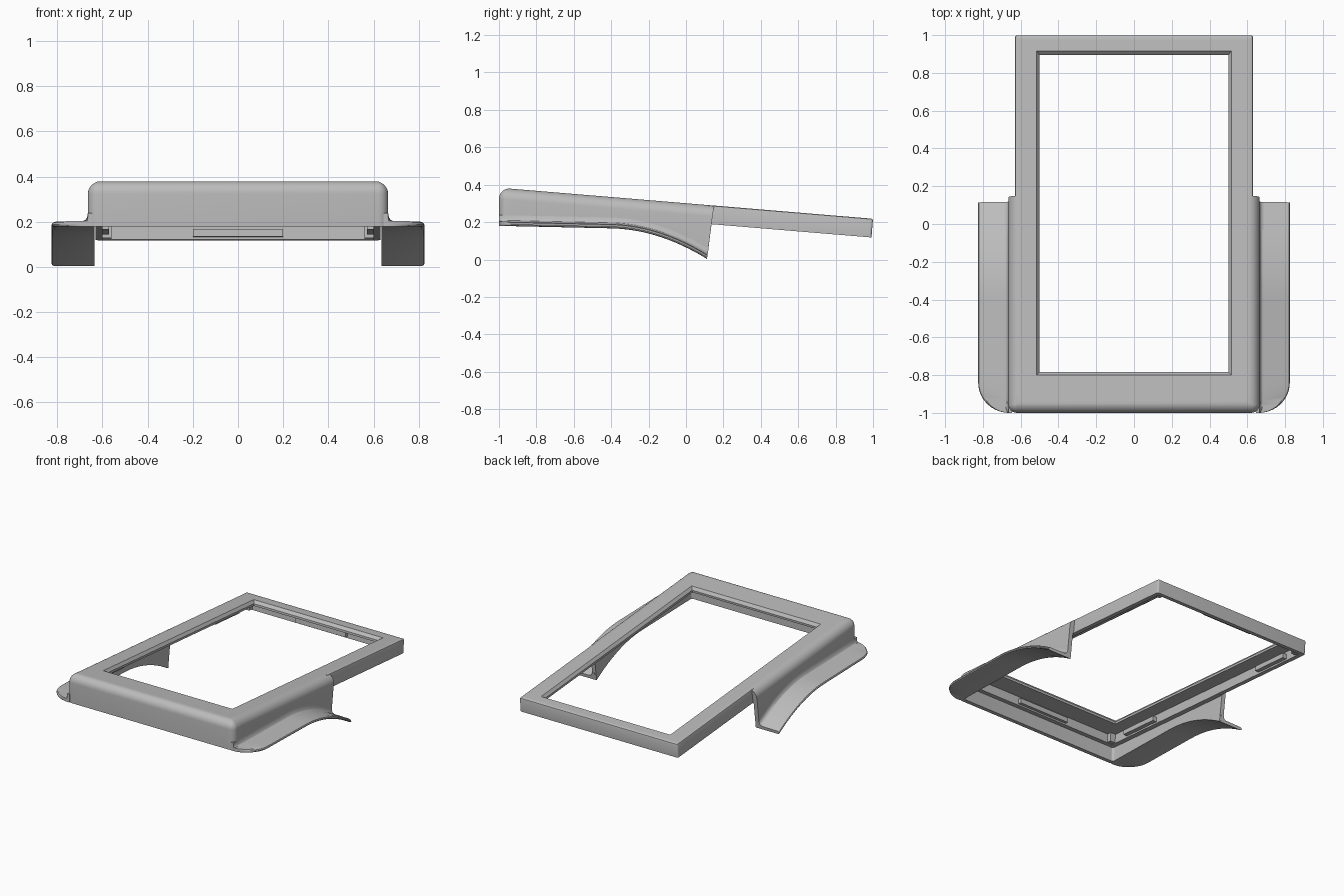
import bpy, bmesh
from math import sin, cos, pi, sqrt

cube = bpy.data.objects.get("Cube")
if cube:
    bpy.data.objects.remove(cube, do_unlink=True)

grey = bpy.data.materials.new("matte_grey")
grey.use_nodes = True
COLOUR = (0.5, 0.5, 0.5, 1)
grey.diffuse_color = COLOUR
grey.node_tree.nodes["Principled BSDF"].inputs["Base Color"].default_value = COLOUR

SLOPE = 0.083


def top(y):
    """Height of the sloping top plane."""
    return 0.384 - SLOPE * (y + 1)


def base(y):
    """Underside of the grips: nearly flat, then sweeping down."""
    return 0.18 - 0.022 * (y + 1) - 0.58 * max(0, y + 0.4) ** 2


def tilted(x, y, depth):
    return (x, y - SLOPE * depth, top(y) - depth)


def skirt_point(x, y, kind, value):
    """Point on the front shell, by depth under the top or height over the base."""
    w = (y + 1) / 1.15
    if kind == "depth":
        return (x, y - 0.14 * value * w, top(y) - value)
    yb = y - (0.038 - 0.14 * value) * w
    return (x, yb, base(yb) + value)


def loft(name, sections, ring=False):
    """Skin closed sections; cap the ends unless they form a ring."""
    bm = bmesh.new()
    rows = [[bm.verts.new(p) for p in s] for s in sections]
    pairs = list(zip(rows, rows[1:]))
    if ring:
        pairs.append((rows[-1], rows[0]))
    else:
        bm.faces.new(rows[0])
        bm.faces.new(rows[-1])
    n = len(rows[0])
    for a, b in pairs:
        for i in range(n):
            j = (i + 1) % n
            bm.faces.new((a[i], a[j], b[j], b[i]))
    bmesh.ops.remove_doubles(bm, verts=bm.verts, dist=0.0001)
    bmesh.ops.recalc_face_normals(bm, faces=bm.faces)
    mesh = bpy.data.meshes.new(name)
    bm.to_mesh(mesh)
    bm.free()
    mesh.materials.append(grey)
    obj = bpy.data.objects.new(name, mesh)
    bpy.context.collection.objects.link(obj)
    bpy.ops.object.select_all(action="DESELECT")
    obj.select_set(True)
    bpy.context.view_layer.objects.active = obj
    bpy.ops.object.shade_smooth_by_angle(angle=pi / 6)
    return obj


def u_path(inset, half, end, radius, stations):
    """U-shaped path: along one side, round the end, back along the other."""
    c, r = max(radius, inset), max(radius - inset, 0)
    side = [(half - inset, t) for t in stations]
    for k in range(7):
        a = k / 6 * pi / 2
        side.append((half - c + r * cos(a), c - r * sin(a)))
    pts = side + [(-x, t) for x, t in reversed(side)]
    return [(x, end - t if end > 0 else end + t) for x, t in pts]


# Front shell: rounded top edge, skirt wall and stepped inside
R = 0.06
shell = [(0.065, "depth", 0)]
for k in range(9):
    a = k / 8 * pi / 2
    shell.append((R - R * sin(a), "depth", R - R * cos(a)))
shell += [(0, "base", 0.03), (0, "base", 0), (0.03, "base", 0),
          (0.03, "depth", 0.1), (0.065, "depth", 0.1)]
steps = [1.15 - 1.05 * k / 24 for k in range(25)]
columns = []
for inset, kind, value in shell:
    path = u_path(inset, 0.665, -1, 0.045, steps)
    columns.append([skirt_point(x, y, kind, value) for x, y in path])
loft("front_shell", list(zip(*columns)))

# Thin frame wall round the back
wall = [(0, 0.1), (0, 0.01), (0.003, 0.003), (0.01, 0), (0.03, 0), (0.03, 0.1)]
columns = []
for inset, depth in wall:
    path = u_path(inset, 0.63, 1, 0.012, [0.88, 0.4, 0.1])
    columns.append([tilted(x, y, depth) for x, y in path])
loft("back_frame", list(zip(*columns)))


def rectangle(half, y0, y1, depth):
    corners = ((half, y0), (half, y1), (-half, y1), (-half, y0))
    return [tilted(x, y, depth) for x, y in corners]


# Bezel plate with chamfered window
loft("window_bezel", [
    rectangle(0.6, -0.935, 0.97, 0),
    rectangle(0.515, -0.8, 0.915, 0),
    rectangle(0.5, -0.783, 0.897, 0.02),
    rectangle(0.5, -0.783, 0.897, 0.035),
    rectangle(0.6, -0.935, 0.97, 0.035),
], ring=True)

# Side grips: filleted flanges that sweep downward
grip = [(0.645, 0), (0.645, 0.058), (0.665, 0.058), (0.668, 0.042),
        (0.676, 0.031), (0.69, 0.025), (0.81, 0.023), (0.821, 0.018),
        (0.825, 0.01), (0.821, 0.003), (0.812, 0)]
CORNER = 0.165
grip_steps = [CORNER * (1 - cos(k / 10 * pi / 2)) for k in range(11)]
grip_steps += [CORNER + (1.15 - CORNER) * k / 28 for k in range(1, 29)]
for side, label in ((1, "left"), (-1, "right")):
    sections = []
    for t in grip_steps:
        gap = max(0, CORNER - t)
        reach = 0.825 - CORNER + sqrt(CORNER ** 2 - gap ** 2)
        s = max(0.03, (reach - 0.665) / 0.16)
        row = []
        for x, h in grip:
            if x > 0.665:
                x = 0.665 + (x - 0.665) * s
            row.append(skirt_point(side * x, t - 1, "base", h))
        sections.append(row)
    loft(label + "_grip", sections)


def block(name, x0, x1, y0, y1, d0, d1):
    """Small box aligned with the sloping frame."""
    corners = ((x0, y0), (x1, y0), (x1, y1), (x0, y1))
    loft(name, [[tilted(x, y, d) for x, y in corners] for d in (d0, d1)])


# Retaining clips and corner posts inside the pocket
block("back_clip", -0.2, 0.2, 0.945, 0.975, 0.055, 0.088)
block("front_clip", -0.2, 0.2, -0.94, -0.905, 0.055, 0.088)
for side, label in ((1, "left"), (-1, "right")):
    for y0, y1, place in ((-0.78, -0.48, "front"), (0.56, 0.84, "back")):
        block(f"{label}_{place}_clip", side * 0.57, side * 0.605, y0, y1, 0.055, 0.088)
    for y0, y1, place in ((-0.94, -0.9, "front"), (0.935, 0.975, "back")):
        block(f"{label}_{place}_post", side * 0.56, side * 0.605, y0, y1, 0.03, 0.095)
